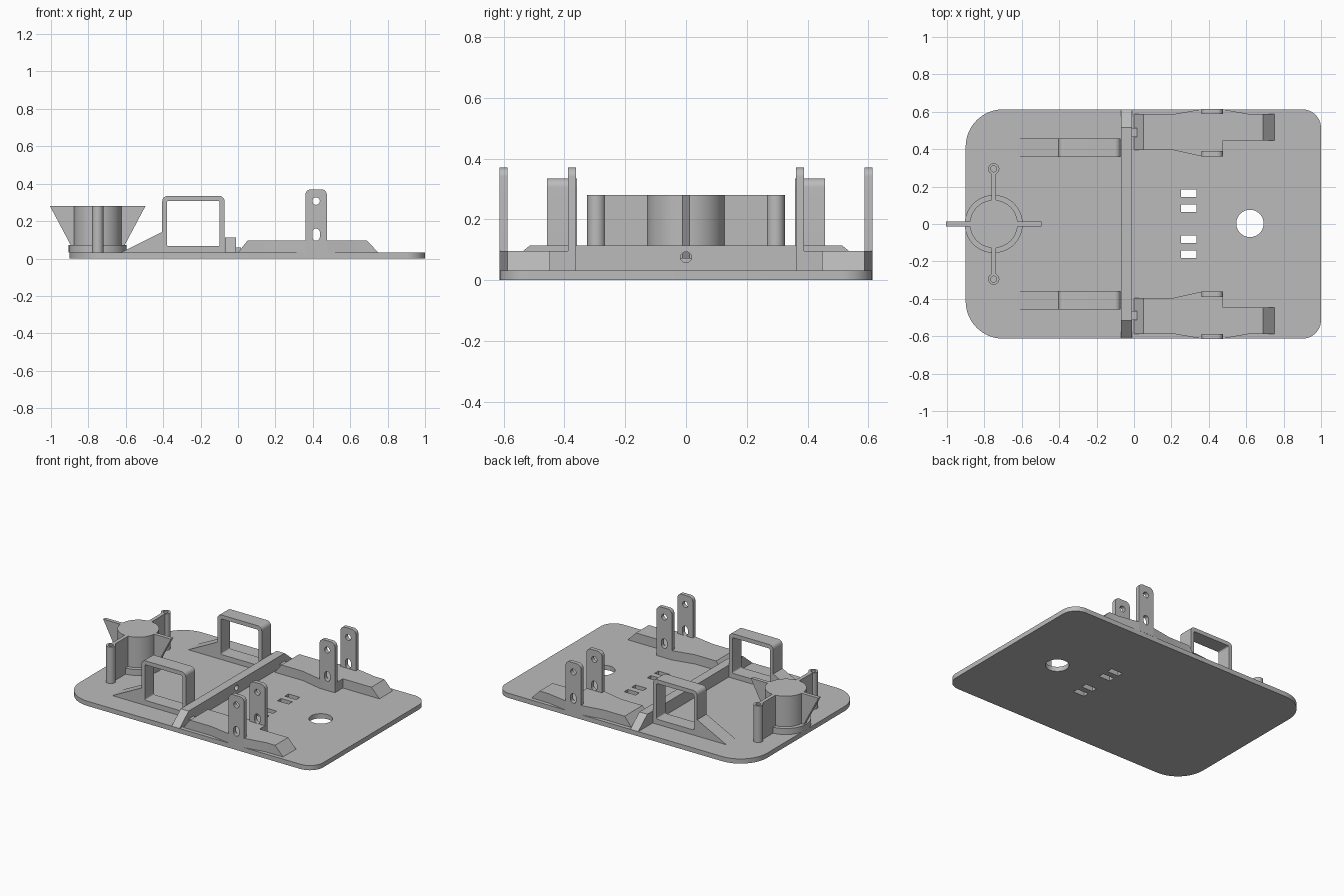
import bpy, bmesh, math
from math import cos, sin, pi

if "Cube" in bpy.data.objects:
    bpy.data.objects.remove(bpy.data.objects["Cube"], do_unlink=True)

grey = bpy.data.materials.new("plain grey")
grey.use_nodes = True
grey.diffuse_color = (0.5, 0.5, 0.5, 1)
grey.node_tree.nodes["Principled BSDF"].inputs["Base Color"].default_value = (0.5, 0.5, 0.5, 1)

FLOOR = 0.032   # top of the base plate
parts = []


def rounded(x0, x1, y0, y1, radii, steps=10):
    """Rectangle outline; radii run lower left, lower right, upper right, upper left."""
    corners = [(x0, y0, 1, 1), (x1, y0, -1, 1), (x1, y1, -1, -1), (x0, y1, 1, -1)]
    pts = []
    for i, ((x, y, sx, sy), r) in enumerate(zip(corners, radii)):
        if r == 0:
            pts.append((x, y))
            continue
        for k in range(steps + 1):
            a = pi + (i + k / steps) * pi / 2
            pts.append((x + sx * r + r * cos(a), y + sy * r + r * sin(a)))
    return pts


def rect(x0, x1, y0, y1):
    return rounded(x0, x1, y0, y1, [0] * 4)


def circle(x, y, r, n=48):
    return [(x + r * cos(2 * pi * k / n), y + r * sin(2 * pi * k / n)) for k in range(n)]


def slab(name, loops, lo, hi, plane="xy", shape=None):
    """Extrude an outline with holes from lo to hi, across the given plane."""
    cu = bpy.data.curves.new(name, "CURVE")
    cu.dimensions, cu.fill_mode, cu.extrude = "2D", "BOTH", (hi - lo) / 2
    for loop in loops:
        sp = cu.splines.new("POLY")
        sp.points.add(len(loop) - 1)
        for p, (u, v) in zip(sp.points, loop):
            p.co = (u, v, 0, 1)
        sp.use_cyclic_u = True
    tmp = bpy.data.objects.new(name + "_outline", cu)
    bpy.context.collection.objects.link(tmp)
    deps = bpy.context.evaluated_depsgraph_get()
    me = bpy.data.meshes.new_from_object(tmp.evaluated_get(deps))
    bpy.data.objects.remove(tmp, do_unlink=True)
    bm = bmesh.new()
    bm.from_mesh(me)
    bmesh.ops.remove_doubles(bm, verts=bm.verts, dist=1e-5)
    for v in bm.verts:
        u, w, d = v.co.x, v.co.y, v.co.z + (lo + hi) / 2
        v.co = {"xy": (u, w, d), "xz": (u, d, w), "yz": (d, u, w)}[plane]
        if shape:
            shape(v)
    bmesh.ops.recalc_face_normals(bm, faces=bm.faces)
    bm.to_mesh(me)
    bm.free()
    me.name = name
    me.materials.clear()
    me.materials.append(grey)
    ob = bpy.data.objects.new(name, me)
    bpy.context.collection.objects.link(ob)
    parts.append(ob)
    return ob


# Base plate with cable hole and four slots
slots = [rect(0.25, 0.335, y - 0.02, y + 0.02) for y in (-0.162, -0.082, 0.085, 0.165)]
slab("base_plate", [rounded(-0.9, 1, -0.613, 0.613, [0.2, 0.1, 0.1, 0.2], 16),
                    circle(0.62, 0.003, 0.073)] + slots, 0, FLOOR)

# Cross bar with sloped ends and a central hole
slab("cross_bar", [[(-0.613, FLOOR), (0.613, FLOOR), (0.515, 0.113), (-0.515, 0.113)],
                   circle(0, 0.075, 0.018, 24)], -0.07, -0.01, "yz")

# Round holder with collar, tapered fins and screw tubes
cx, top = -0.75, 0.28
slab("holder_collar", [circle(cx, 0, 0.155, 64)], FLOOR, 0.073)
slab("holder_drum", [circle(cx, 0, 0.128, 64)], FLOOR, top)
for s, label in ((-1, "outer"), (1, "inner")):
    fin = [(cx, 0.073), (cx + s * 0.145, 0.073), (cx + s * 0.255, top), (cx, top)]
    slab("holder_fin_" + label, [fin], -0.0125, 0.0125, "xz")


def slope_ends(v):
    # lean the rail ends inward at the top
    if v.co.z > 0.06:
        v.co.x = min(max(v.co.x, 0.05), 0.69)


for s, label in ((1, "left"), (-1, "right")):
    def span(a, b):
        return sorted((s * a, s * b))

    # Web and screw tube of the round holder
    slab("holder_web_" + label, [rect(cx - 0.0125, cx + 0.0125, *span(0.12, 0.272))], FLOOR, top)
    slab("screw_tube_" + label, [circle(cx, s * 0.295, 0.03, 32),
                                 circle(cx, s * 0.295, 0.016, 32)], FLOOR, top)

    # Rectangular loop and its ramp
    slab("loop_frame_" + label, [rounded(-0.405, -0.072, FLOOR, 0.335, [0, 0, 0.03, 0.03]),
                                 rounded(-0.38, -0.098, 0.066, 0.308, [0.01] * 4)],
         *span(0.358, 0.458), "xz")
    slab("loop_ramp_" + label, [[(-0.625, FLOOR), (-0.4, FLOOR), (-0.4, 0.145)]],
         *span(0.358, 0.458), "xz")

    # Side rail, widening at the uprights
    rail = [(0, 0.587), (0.21, 0.587), (0.36, 0.613), (0.475, 0.613), (0.62, 0.587),
            (0.75, 0.587), (0.75, 0.447), (0.475, 0.447), (0.475, 0.362), (0.36, 0.362),
            (0.21, 0.395), (0, 0.395)]
    slab("side_rail_" + label, [[(x, s * y) for x, y in rail]], FLOOR, 0.095, "xy", slope_ends)
    slab("rail_link_" + label, [rect(-0.012, 0.015, *span(0.465, 0.513))], FLOOR, 0.06)

    # Pair of drilled uprights
    for y, side in ((0.362, "inner"), (0.587, "outer")):
        slab("upright_" + side + "_" + label,
             [rounded(0.36, 0.475, FLOOR, 0.37, [0, 0, 0.03, 0.03]),
              circle(0.4175, 0.307, 0.02, 24),
              rounded(0.3975, 0.4375, 0.095, 0.16, [0.0199] * 4, 6)],
             *span(y, y + 0.027), "xz")

# Smooth the round walls, keep hard edges
bpy.ops.object.select_all(action="DESELECT")
for ob in parts:
    ob.select_set(True)
bpy.context.view_layer.objects.active = parts[0]
bpy.ops.object.shade_smooth_by_angle(angle=math.radians(30))
